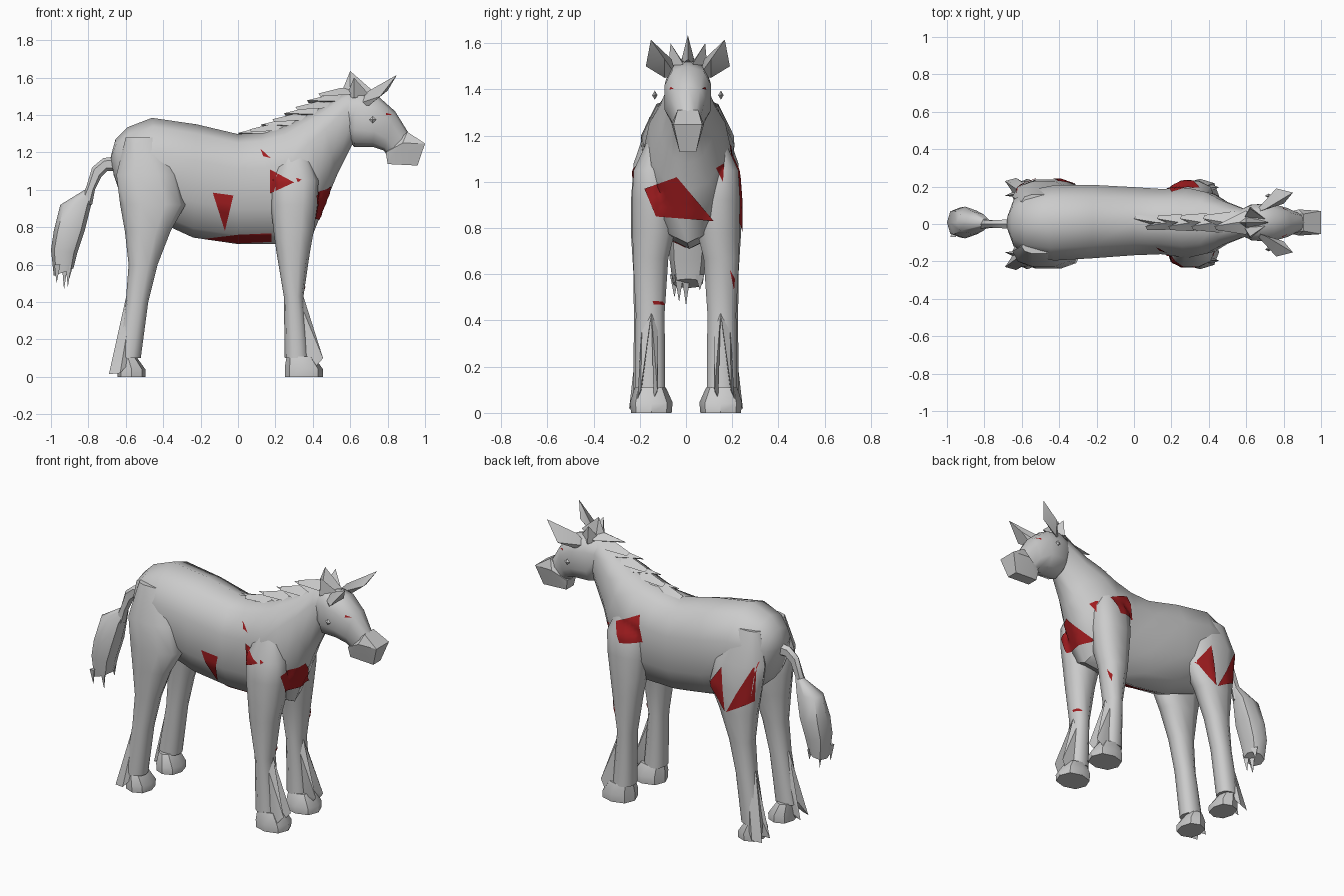
import bpy, bmesh, math
from mathutils import Vector
from mathutils.bvhtree import BVHTree

cube = bpy.data.objects.get("Cube")
if cube:
    bpy.data.objects.remove(cube, do_unlink=True)


def material(name, rgb):
    m = bpy.data.materials.new(name)
    m.use_nodes = True
    m.diffuse_color = (*rgb, 1)
    m.node_tree.nodes["Principled BSDF"].inputs["Base Color"].default_value = (*rgb, 1)
    return m


GREY = material("light_grey", (0.6, 0.6, 0.6))
RED = material("dark_red", (0.36, 0.012, 0.014))
HEAD_Y = .008


def finish(name, bm, mat, angle=50):
    bmesh.ops.recalc_face_normals(bm, faces=bm.faces[:])
    me = bpy.data.meshes.new(name)
    bm.to_mesh(me)
    bm.free()
    me.materials.append(mat)
    for p in me.polygons:
        p.use_smooth = True
    me.set_sharp_from_angle(angle=math.radians(angle))
    ob = bpy.data.objects.new(name, me)
    bpy.context.collection.objects.link(ob)
    return ob


def power(v, e):
    return math.copysign(abs(v) ** e, v)


def loft(name, rings, y=0, sides=10, e=0.85, angle=50, taper=0):
    """Skin rings given as (one xz end, other xz end, half width, optional y).
    Taper narrows each ring toward its second end."""
    bm = bmesh.new()
    loops = []
    for (ax, az), (bx, bz), w, *own in rings:
        loop = []
        for i in range(sides):
            a = math.tau * i / sides
            c, s = power(math.cos(a), e), power(math.sin(a), e)
            s *= 1 - taper * max(0, -c)
            loop.append(bm.verts.new(((ax + bx) / 2 + (ax - bx) / 2 * c,
                                      (own[0] if own else y) + w * s,
                                      (az + bz) / 2 + (az - bz) / 2 * c)))
        loops.append(loop)
    for p, q in zip(loops, loops[1:]):
        for i in range(sides):
            j = (i + 1) % sides
            bm.faces.new((p[i], p[j], q[j], q[i]))
    bm.faces.new(loops[0])
    bm.faces.new(loops[-1])
    return finish(name, bm, GREY, angle)


def hull(name, points, angle=30, y=0):
    bm = bmesh.new()
    for p in points:
        bm.verts.new((p[0], p[1] + y, p[2]))
    bmesh.ops.convex_hull(bm, input=bm.verts[:])
    return finish(name, bm, GREY, angle)


# Trunk and neck, broad across the chest
shell = [loft("trunk_and_neck", [
    ((-.68, 1.18), (-.665, 1.08), .04),
    ((-.655, 1.27), (-.62, .95), .13),
    ((-.59, 1.335), (-.52, .86), .18),
    ((-.46, 1.385), (-.36, .80), .21),
    ((-.22, 1.35), (-.24, .745), .205, .013),
    ((0, 1.298), (0, .71), .19, .015),
    ((.12, 1.31), (.2, .71), .182, .013),
    ((.24, 1.345), (.39, .735), .195),
    ((.34, 1.39), (.48, .96), .172),
    ((.44, 1.44), (.53, 1.08), .125),
    ((.55, 1.51), (.61, 1.24), .085),
    ((.60, 1.53), (.65, 1.26), .07)], y=.006, taper=.2)]

# Head, with a wedge-shaped muzzle
shell.append(loft("head", [
    ((.55, 1.50), (.60, 1.26), .07),
    ((.64, 1.53), (.62, 1.23), .10),
    ((.75, 1.50), (.72, 1.23), .105),
    ((.84, 1.42), (.78, 1.21), .08),
    ((.905, 1.315), (.80, 1.18), .055),
    ((.93, 1.28), (.83, 1.17), .05)], y=HEAD_Y, e=.8))
hull("muzzle", [(x, s * y, z) for s in (1, -1) for x, y, z in (
    (.905, .045, 1.31), (.79, .045, 1.20), (.88, .07, 1.25), (1.0, .062, 1.248),
    (.96, .036, 1.13), (.80, .036, 1.138))], y=HEAD_Y)

# Legs: height, back x, front x, half width, centre y
FRONT = [(1.24, .24, .36, .04, .10), (1.05, .18, .43, .085, .145),
         (.92, .175, .425, .10, .138), (.78, .19, .405, .095, .14),
         (.67, .205, .385, .08, .153),
         (.43, .245, .35, .065, .155), (.1, .25, .38, .068, .155)]
HIND = [(1.28, -.60, -.42, .04, .12), (1.08, -.65, -.32, .085, .145),
        (.92, -.63, -.28, .09, .152), (.78, -.605, -.36, .082, .16),
        (.6, -.585, -.43, .065, .165), (.4, -.60, -.48, .06, .168),
        (.1, -.655, -.52, .06, .17)]

for side, s in (("left", 1), ("right", -1)):
    for part, rows in (("front", FRONT), ("hind", HIND)):
        shell.append(loft(f"{side}_{part}_leg",
                          [((b, z), (a, z), w, s * y) for z, a, b, w, y in rows]))
    # Hooves
    for part, a, b in (("front", .25, .455), ("hind", -.645, -.495)):
        loft(f"{side}_{part}_hoof", [
            ((b, 0), (a, 0), .088, s * .15), ((b, .04), (a, .05), .092, s * .15),
            ((b - .05, .11), (a + .01, .11), .068, s * .155)], sides=8, angle=40)
    # Loose hair over the fetlocks
    for k, off in enumerate((-.035, .035)):
        y = s * (.155 + off)
        hull(f"{side}_front_feather_{k + 1}", [
            (.35, s * .15, .43), (.33, y, .4), (.30, y, .09),
            (.455, y * 1.03, .1), (.42, y + s * .02, .06)])
        y = s * (.17 + off)
        hull(f"{side}_hind_feather_{k + 1}", [
            (-.60, s * .165, .42), (-.57, y, .38), (-.56, y, .1),
            (-.69, y * 1.12, .015), (-.63, y * 1.2, .02), (-.65, s * .17, .12)])
    # Ear, a folded leaf pointing up and outward
    hull(f"{side}_ear", [
        (.64, s * .05, 1.46), (.70, s * .07, 1.53), (.70, s * .10, 1.45),
        (.76, s * .182, 1.50), (.80, s * .10, 1.53), (.85, s * .16, 1.615)], y=HEAD_Y)
    # Eye, a small diamond beside the face
    hull(f"{side}_eye", [
        (.70, s * .143, 1.375), (.74, s * .143, 1.375), (.72, s * .131, 1.375),
        (.72, s * .155, 1.375), (.72, s * .143, 1.395), (.72, s * .143, 1.355)], y=HEAD_Y)
    # Side lock of the forelock
    hull(f"{side}_forelock", [
        (.58, s * .01, 1.50), (.70, s * .02, 1.51), (.62, s * .085, 1.49),
        (.62, s * .075, 1.60)], y=HEAD_Y)

# Middle forelock
hull("forelock", [(.54, 0, 1.49), (.60, .035, 1.5), (.60, -.035, 1.5),
                  (.72, 0, 1.53), (.60, 0, 1.635)], y=HEAD_Y)

# Mane, overlapping flat tufts pointing back down the neck
for i in range(8):
    t = i / 7
    x, z, w = .12 + .43 * t, 1.32 + .21 * t ** 1.25, .035 + .03 * t
    y = .02 * (-1) ** i
    hull(f"mane_tuft_{i + 1}", [
        (x - .12, y, z - .015), (x - .11, y * 2, z - .03), (x + .05, w, z - .02),
        (x + .05, -w, z - .02), (x, 0, z + .015), (x + .07, 0, z + .02)], y=HEAD_Y)

# Tail: thin dock, then a brush of hair ending in points
loft("tail_dock", [
    ((-.64, 1.18), (-.64, 1.10), .03), ((-.72, 1.17), (-.70, 1.10), .025),
    ((-.78, 1.12), (-.73, 1.07), .022), ((-.81, 1.02), (-.765, 1.0), .025),
    ((-.85, .93), (-.78, .92), .03)], sides=6)
loft("tail_hair", [
    ((-.82, 1.0), (-.77, .99), .02), ((-.95, .92), (-.785, .92), .06),
    ((-.985, .78), (-.82, .78), .085), ((-1.0, .68), (-.86, .66), .08),
    ((-.985, .54), (-.88, .58), .065)], sides=8, y=.008)
for i, (x, y, z) in enumerate([(-.97, -.05, .50), (-.93, 0, .465),
                               (-.90, .06, .53), (-.91, -.03, .48)]):
    hull(f"tail_point_{i + 1}", [(x - .012, y - .02, .6), (x + .02, y - .02, .6),
                                 (x, y + .02, .6), (x, y, z)])

# Red patches laid on the coat
verts, faces = [], []
for ob in shell:
    n = len(verts)
    verts += [v.co.copy() for v in ob.data.vertices]
    faces += [[n + i for i in p.vertices] for p in ob.data.polygons]
tree = BVHTree.FromPolygons(verts, faces)


def patch(name, outline, axis, sign):
    """Drop an outline onto the coat along an axis (0 = x, 1 = y)."""
    bm = bmesh.new()
    out = Vector((sign, 0, 0)) if axis == 0 else Vector((0, sign, 0))
    vs = [bm.verts.new((0, u, z) if axis == 0 else (u, 0, z)) for u, z in outline]
    bm.faces.new(vs)
    bmesh.ops.triangulate(bm, faces=bm.faces[:])
    bmesh.ops.subdivide_edges(bm, edges=bm.edges[:], cuts=7, use_grid_fill=True)
    missed = []
    for v in bm.verts:
        hit = tree.ray_cast(v.co + out * 2, -out)[0]
        if hit:
            v.co = hit + out * .006
        else:
            missed.append(v)
    bmesh.ops.delete(bm, geom=missed, context="VERTS")
    ob = finish(name, bm, RED)
    # Keep the faces turned outward
    if sum((p.normal.dot(out) * p.area for p in ob.data.polygons), 0) < 0:
        ob.data.flip_normals()


patch("chest_patch", [(-.18, .97), (-.04, 1.02), (.12, .83), (-.13, .85)], 0, 1)
patch("left_chest_patch", [(.13, 1.06), (.165, 1.08), (.16, 1.0)], 0, 1)
patch("left_knee_patch", [(.19, .62), (.212, .58), (.208, .53)], 0, 1)
patch("right_knee_patch", [(-.145, .485), (-.10, .482), (-.09, .467), (-.14, .47)], 0, 1)
patch("right_shoulder_patch", [(.17, 1.11), (.30, 1.04), (.17, .98)], 1, -1)
patch("right_shoulder_dot", [(.31, 1.065), (.34, 1.055), (.32, 1.04)], 1, -1)
patch("right_withers_patch", [(.12, 1.22), (.175, 1.17), (.135, 1.18)], 1, -1)
patch("right_flank_patch", [(-.135, .985), (-.025, .97), (-.07, .78)], 1, -1)
patch("right_belly_patch", [(-.18, .738), (0, .714), (.18, .722), (.18, .768), (0, .76)], 1, -1)
patch("left_shoulder_patch", [(.35, 1.12), (.20, 1.19), (.17, 1.03), (.30, 1.01)], 1, 1)
patch("left_flank_patch", [(-.41, 1.05), (-.305, .91), (-.44, .78)], 1, 1)
patch("left_thigh_patch", [(-.63, 1.12), (-.61, .87), (-.45, .78)], 1, 1)
for side, s in (("left", 1), ("right", -1)):
    patch(f"{side}_brow_mark", [(HEAD_Y + s * .06, 1.402), (HEAD_Y + s * .08, 1.4),
                                (HEAD_Y + s * .075, 1.412)], 0, 1)
